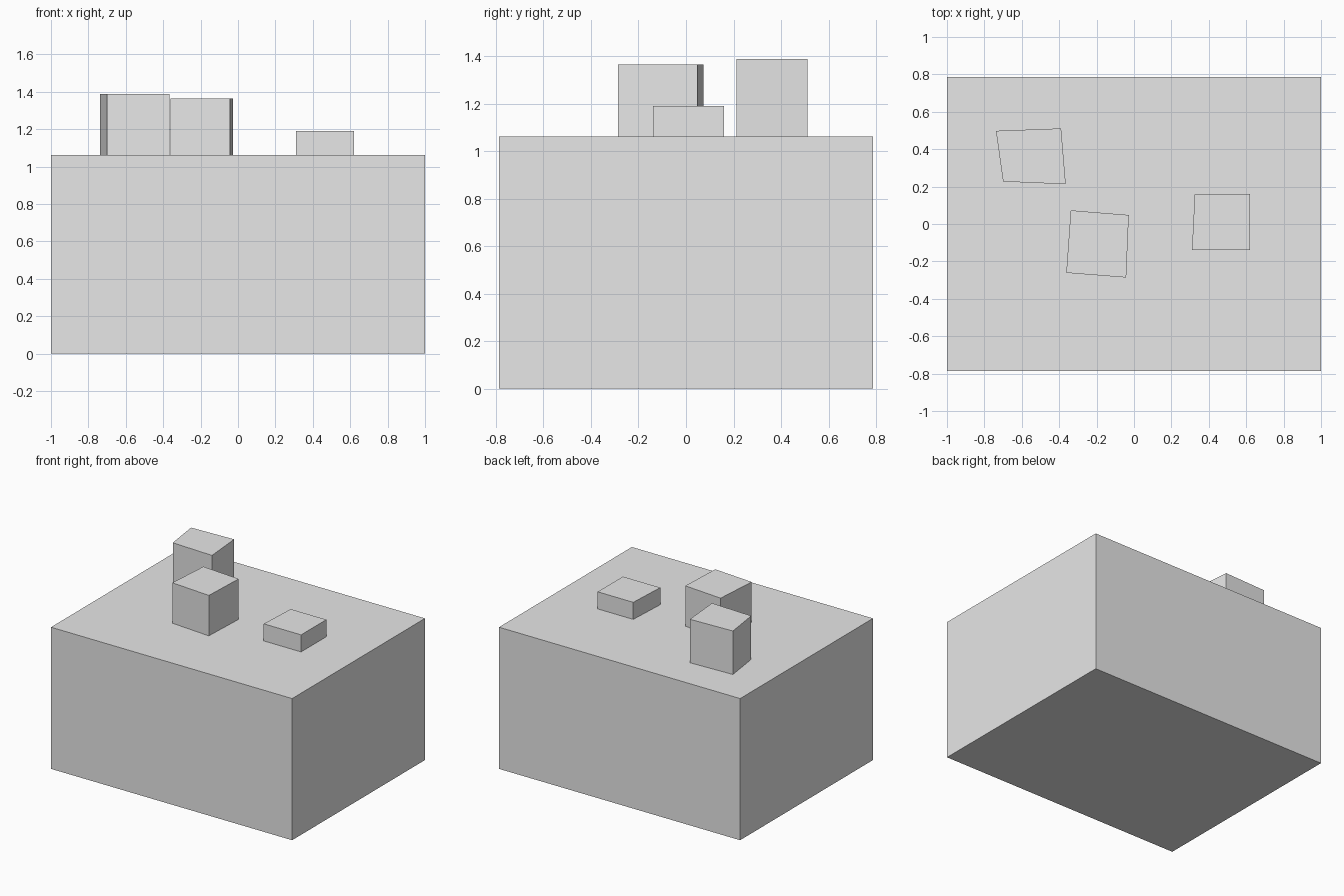
import bpy
import bmesh

default_cube = bpy.data.objects.get("Cube")
if default_cube:
    bpy.data.objects.remove(default_cube, do_unlink=True)

# Single plain grey for everything
grey = bpy.data.materials.new("light_grey")
grey.use_nodes = True
grey.diffuse_color = (0.8, 0.8, 0.8, 1)
grey.node_tree.nodes["Principled BSDF"].inputs["Base Color"].default_value = (0.8, 0.8, 0.8, 1)


def prism(name, outline, bottom, top):
    """Extrude a counter-clockwise floor outline from bottom to top."""
    bm = bmesh.new()
    base = bm.faces.new([bm.verts.new((x, y, bottom)) for x, y in outline])
    grown = bmesh.ops.extrude_face_region(bm, geom=[base], use_keep_orig=True)
    raised = [v for v in grown["geom"] if isinstance(v, bmesh.types.BMVert)]
    bmesh.ops.translate(bm, verts=raised, vec=(0, 0, top - bottom))
    bmesh.ops.recalc_face_normals(bm, faces=bm.faces)
    mesh = bpy.data.meshes.new(name)
    bm.to_mesh(mesh)
    bm.free()
    mesh.materials.append(grey)
    obj = bpy.data.objects.new(name, mesh)
    bpy.context.collection.objects.link(obj)
    return obj


# Main block
DECK = 1.062
prism("main_block", [(-1, -0.787), (1, -0.787), (1, 0.787), (-1, 0.787)], 0, DECK)

# Slightly skewed blocks standing on the roof
prism("tall_back_block",
      [(-0.70, 0.227), (-0.365, 0.213), (-0.39, 0.511), (-0.738, 0.498)], DECK, 1.388)
prism("tall_middle_block",
      [(-0.362, -0.261), (-0.042, -0.286), (-0.028, 0.048), (-0.338, 0.073)], DECK, 1.365)
prism("low_left_block",
      [(0.31, -0.138), (0.62, -0.138), (0.62, 0.161), (0.325, 0.161)], DECK, 1.19)
